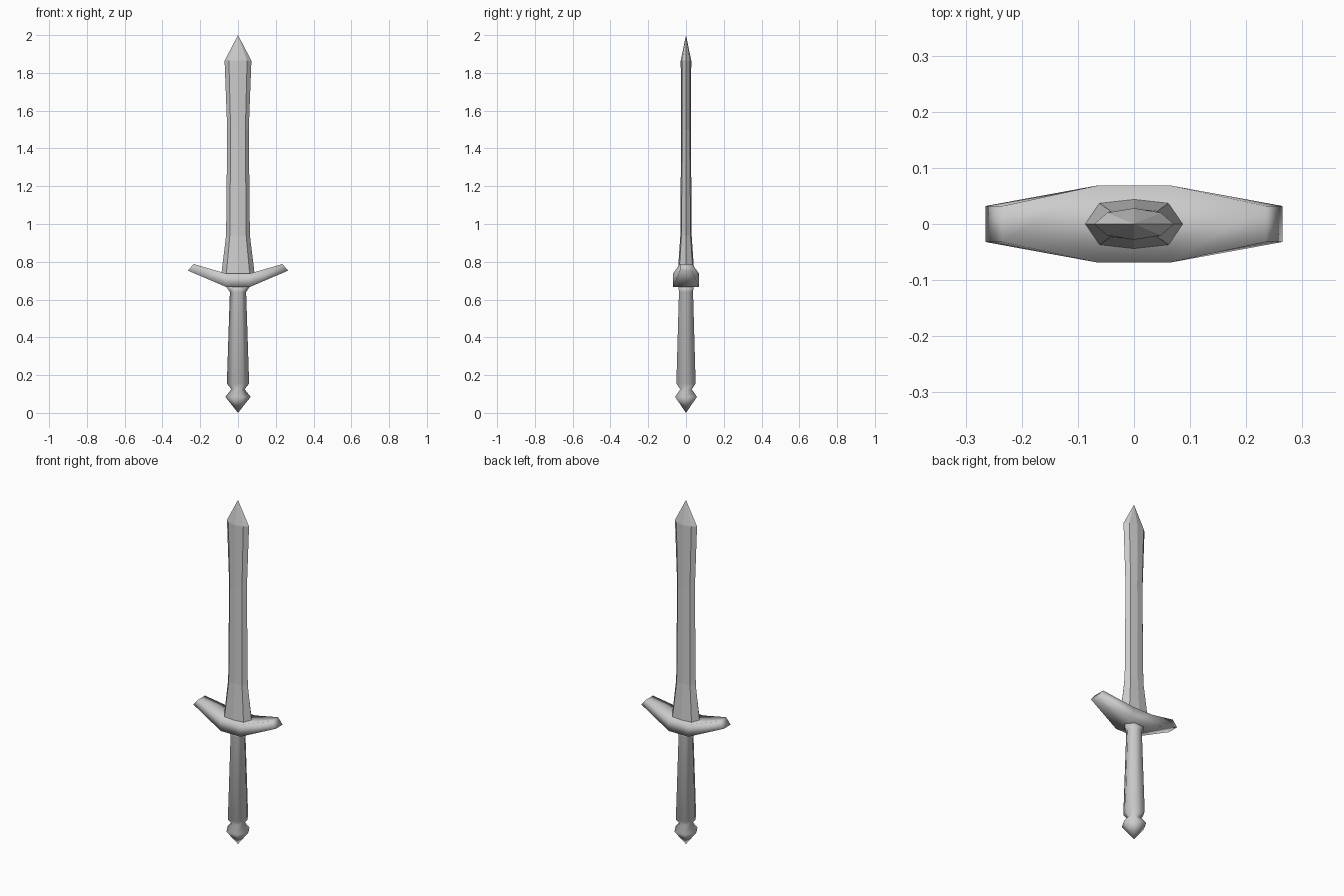
import bpy
from math import cos, sin, radians

if "Cube" in bpy.data.objects:
    bpy.data.objects.remove(bpy.data.objects["Cube"])

steel = bpy.data.materials.new("grey steel")
steel.use_nodes = True
GREY = (0.6, 0.6, 0.6, 1)
steel.diffuse_color = GREY
steel.node_tree.nodes["Principled BSDF"].inputs["Base Color"].default_value = GREY


def loft(name, rings, smooth, cap_start=True, cap_end=True):
    """Skin rings of equal size; a cap of one point makes a spike."""
    n = len(rings[0])
    verts = [p for ring in rings for p in ring]
    faces = []
    for r in range(len(rings) - 1):
        a, b = r * n, (r + 1) * n
        for i in range(n):
            j = (i + 1) % n
            faces.append((a + i, a + j, b + j, b + i))
    last = (len(rings) - 1) * n
    for cap, ids in ((cap_start, range(n - 1, -1, -1)), (cap_end, range(last, last + n))):
        ids = list(ids)
        if cap is True:
            faces.append(ids)
        elif cap:
            verts.append(cap)
            faces += [(ids[i], ids[(i + 1) % n], len(verts) - 1) for i in range(n)]
    mesh = bpy.data.meshes.new(name)
    mesh.from_pydata(verts, [], faces)
    mesh.materials.append(steel)
    for poly in mesh.polygons:
        poly.use_smooth = smooth
    obj = bpy.data.objects.new(name, mesh)
    bpy.context.collection.objects.link(obj)
    return obj


# Blade: eight-sided, with bevelled edges and a low central ridge
def blade_ring(z, edge, flat, flat_y, ridge):
    return [(edge, 0, z), (flat, flat_y, z), (0, ridge, z), (-flat, flat_y, z),
            (-edge, 0, z), (-flat, -flat_y, z), (0, -ridge, z), (flat, -flat_y, z)]


loft("blade", [blade_ring(0.72, 0.09, 0.063, 0.038, 0.045),
               blade_ring(0.94, 0.063, 0.043, 0.024, 0.03),
               blade_ring(1.5, 0.057, 0.039, 0.02, 0.026),
               blade_ring(1.865, 0.071, 0.048, 0.02, 0.028)],
     False, cap_end=(0, 0, 2))


# Guard: box section swept up and tapered towards both ends
def guard_ring(x_low, z_low, x_top, z_top, y):
    return [(x_low, -y, z_low), (x_top, -y, z_top), (x_top, y, z_top), (x_low, y, z_low)]


half = [guard_ring(0.063, 0.667, 0.063, 0.738, 0.069),
        guard_ring(0.265, 0.753, 0.235, 0.788, 0.032)]
mirrored = [[(-x, y, z) for x, y, z in ring] for ring in reversed(half)]
loft("guard", mirrored + half, True)


# Grip and pommel: six-sided turned profile ending in a spike
def hexagon(radius, z, depth=1):
    return [(radius * cos(radians(60 * i)), depth * radius * sin(radians(60 * i)), z)
            for i in range(6)]


profile = [(0.067, 0.085), (0.035, 0.125), (0.059, 0.155), (0.043, 0.64)]
rings = [hexagon(r, z) for r, z in profile] + [hexagon(0.063, 0.67, 0.75)]
loft("grip_and_pommel", rings, True, cap_start=(0, 0, 0))
